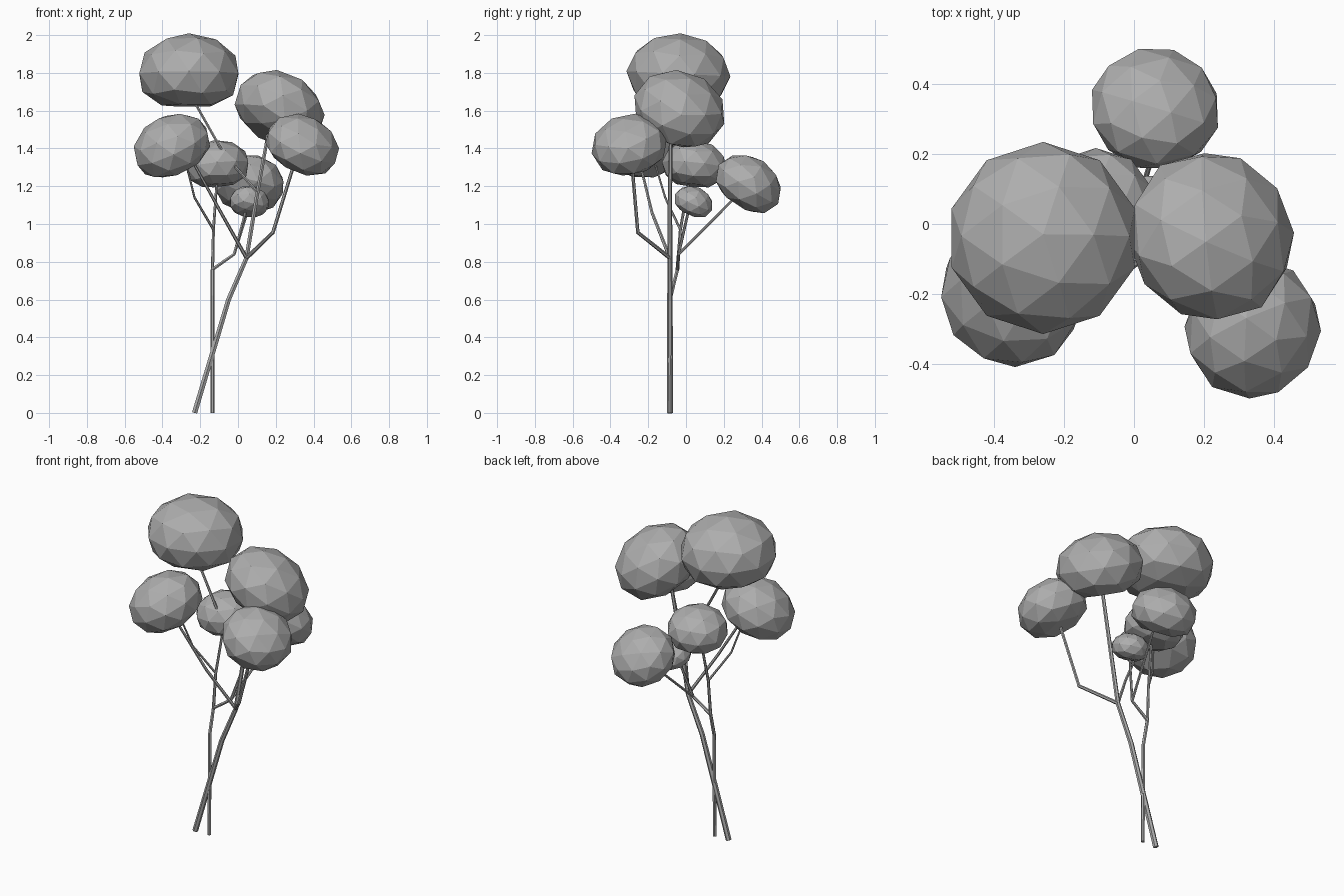
import bpy, bmesh
from mathutils import Vector

cube = bpy.data.objects.get("Cube")
if cube:
    bpy.data.objects.remove(cube, do_unlink=True)

grey = bpy.data.materials.new("plain_grey")
grey.use_nodes = True
colour = (0.42, 0.42, 0.42, 1)
grey.diffuse_color = colour
grey.node_tree.nodes["Principled BSDF"].inputs["Base Color"].default_value = colour


def add_object(name, mesh):
    mesh.materials.clear()
    mesh.materials.append(grey)
    obj = bpy.data.objects.new(name, mesh)
    bpy.context.scene.collection.objects.link(obj)
    return obj


def foliage(name, centre, radius, axis):
    """Faceted dome with a flattened underside, tilted along its axis."""
    bm = bmesh.new()
    bmesh.ops.create_icosphere(bm, subdivisions=2, radius=1)
    for v in bm.verts:
        v.co.z = max(v.co.z, -0.78) * 0.78
        v.co *= radius * 1.02
    mesh = bpy.data.meshes.new(name)
    bm.to_mesh(mesh)
    bm.free()
    obj = add_object(name, mesh)
    obj.location = centre
    obj.rotation_euler = Vector((0, 0, 1)).rotation_difference(Vector(axis)).to_euler()


def stem(name, points, start, end):
    """Tapered six-sided tube through the points."""
    curve = bpy.data.curves.new(name + "_path", "CURVE")
    curve.dimensions = "3D"
    curve.bevel_depth = 1
    curve.bevel_resolution = 1
    curve.use_fill_caps = True
    spline = curve.splines.new("POLY")
    spline.points.add(len(points) - 1)
    spline.use_smooth = False
    for i, (p, co) in enumerate(zip(spline.points, points)):
        p.co = (*co, 1)
        p.radius = start + (end - start) * i / (len(points) - 1)
    path = bpy.data.objects.new(name + "_path", curve)
    mesh = bpy.data.meshes.new_from_object(path)
    bpy.data.objects.remove(path)
    for f in mesh.polygons:
        f.use_smooth = False
    add_object(name, mesh)


# Foliage clumps
foliage("foliage_top", (-0.26, -0.04, 1.795), 0.27, (0, 0.05, 1))
foliage("foliage_left", (0.22, -0.035, 1.605), 0.245, (0.45, 0.3, 0.84))
foliage("foliage_front_right", (-0.35, -0.2, 1.41), 0.21, (-0.42, -0.2, 0.88))
foliage("foliage_front_left", (0.34, -0.3, 1.415), 0.2, (0.42, -0.2, 0.88))
foliage("foliage_back", (0.06, 0.33, 1.21), 0.185, (0.1, 0.55, 0.83))
foliage("foliage_middle", (-0.11, 0.045, 1.31), 0.17, (-0.1, 0.1, 1))
foliage("foliage_small", (0.06, 0.04, 1.115), 0.105, (0.1, 0.4, 0.9))

# Leaning trunk and its branches
fork = (0.045, -0.085, 0.82)
stem("leaning_trunk", [(-0.23, -0.085, 0), (-0.05, -0.085, 0.6), fork], 0.016, 0.013)
stem("left_branch", [fork, (0.1, -0.085, 1.15), (0.16, -0.08, 1.48)], 0.013, 0.01)
stem("front_left_branch", [fork, (0.185, -0.255, 0.955), (0.31, -0.29, 1.36)], 0.011, 0.009)
stem("front_right_branch", [fork, (-0.09, -0.18, 1.06), (-0.25, -0.25, 1.35)], 0.01, 0.007)
stem("top_branch", [(0.1, -0.085, 1.17), (-0.08, -0.08, 1.38), (-0.25, -0.06, 1.68)], 0.009, 0.007)

# Upright trunk and its branches
split = (-0.135, -0.045, 0.76)
elbow = (-0.02, -0.04, 0.84)
knee = (-0.13, -0.03, 0.97)
stem("upright_trunk", [(-0.135, -0.085, 0), (-0.135, -0.08, 0.62), split], 0.011, 0.01)
stem("upper_trunk", [split, knee, (-0.11, 0.02, 1.25)], 0.009, 0.007)
stem("right_branch", [knee, (-0.23, -0.11, 1.14), (-0.28, -0.17, 1.34)], 0.007, 0.005)
stem("elbow_branch", [split, elbow, (0.05, 0.02, 1.1)], 0.01, 0.007)
stem("back_branch", [elbow, (0.07, 0.25, 1.13)], 0.008, 0.007)
